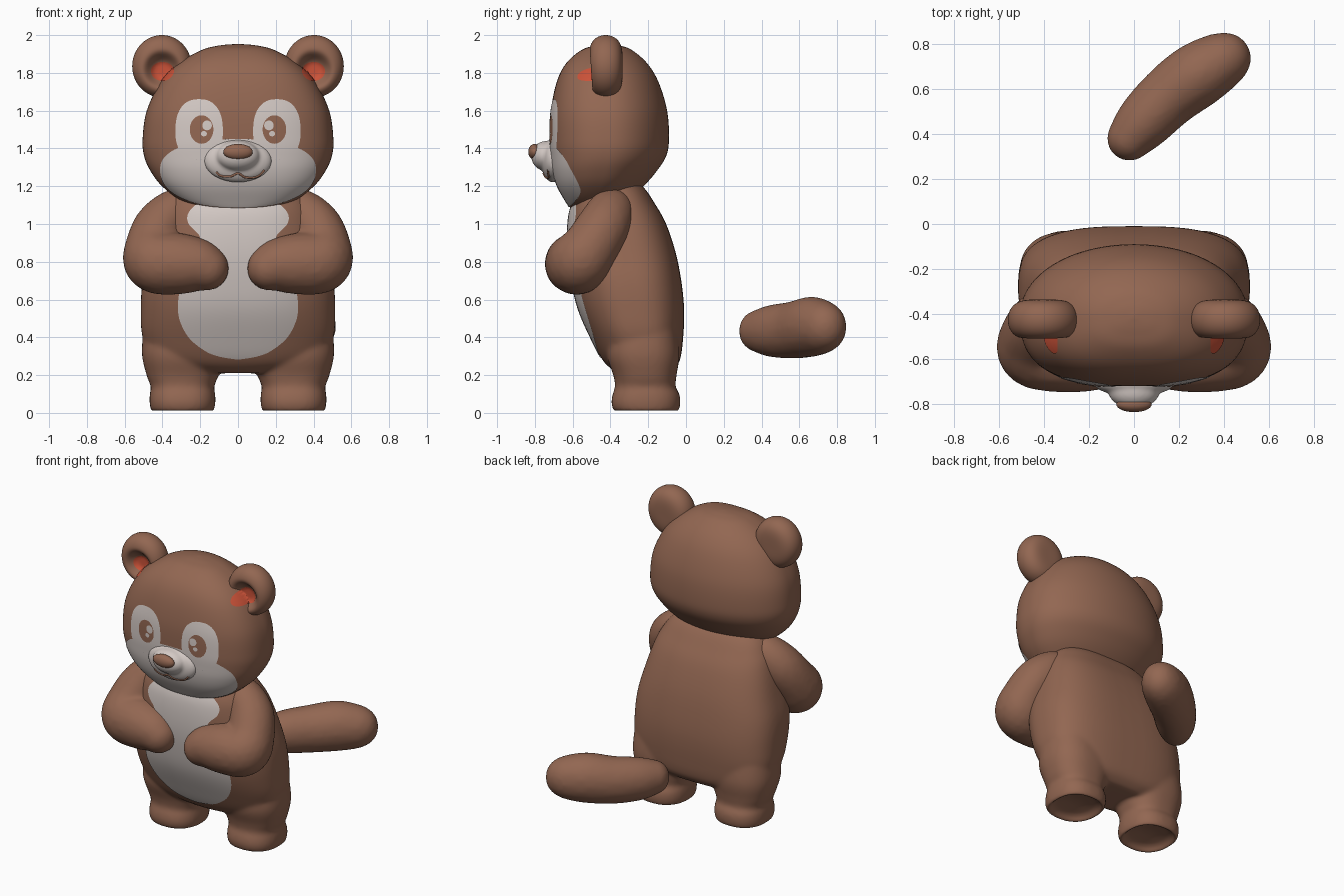
import bpy, bmesh, math
from mathutils import Vector, Matrix

cube = bpy.data.objects.get("Cube")
if cube:
    bpy.data.objects.remove(cube, do_unlink=True)


def material(name, rgb):
    m = bpy.data.materials.new(name)
    m.use_nodes = True
    m.diffuse_color = (*rgb, 1)
    m.node_tree.nodes["Principled BSDF"].inputs["Base Color"].default_value = (*rgb, 1)
    return m


BROWN = material("brown_fur", (0.29, 0.135, 0.084))
CREAM = material("pale_fur", (0.66, 0.59, 0.56))
RED = material("ear_red", (0.60, 0.085, 0.04))


def spline(rows, steps):
    """Catmull-Rom interpolation of rows of numbers."""
    rows = [Vector(r) for r in rows]
    out = []
    for i in range(len(rows) - 1):
        a, b, c, d = (rows[min(max(i + k, 0), len(rows) - 1)] for k in (-1, 0, 1, 2))
        for s in range(steps):
            t = s / steps
            out.append(0.5 * (2 * b + (c - a) * t + (2 * a - 5 * b + 4 * c - d) * t ** 2
                              + (3 * b - a - 3 * c + d) * t ** 3))
    return out + [rows[-1]]


def loft(bm, rows, cx=0, front=2.4, back=2.4, sides=64, steps=6):
    """Skin of rounded sections; each row is (z, half width, front y, back y)."""
    rings = []
    for z, w, f, b in spline(rows, steps):
        ring = []
        for i in range(sides):
            a = 2 * math.pi * i / sides
            c, s = math.cos(a), math.sin(a)
            power = front if s < 0 else back
            px = math.copysign(abs(c) ** (2 / power), c)
            py = math.copysign(abs(s) ** (2 / power), s)
            ring.append(bm.verts.new((cx + w * px, (f + b) / 2 + (b - f) / 2 * py, z)))
        rings.append(ring)
    for lo, hi in zip(rings, rings[1:]):
        for i in range(sides):
            j = (i + 1) % sides
            bm.faces.new((lo[i], lo[j], hi[j], hi[i]))
    bm.faces.new(rings[0][::-1])
    bm.faces.new(rings[-1])


def chain(bm, rows, steps=8):
    """Fat limb made of overlapping balls; each row is (x, y, z, radius)."""
    for x, y, z, r in spline(rows, steps):
        bmesh.ops.create_icosphere(bm, subdivisions=3, radius=r,
                                   matrix=Matrix.Translation((x, y, z)))


def ball(bm, centre, size, segments=48):
    bmesh.ops.create_uvsphere(bm, u_segments=segments, v_segments=segments // 2, radius=1,
                              matrix=Matrix.Translation(centre) @ Matrix.Diagonal((*size, 1)))


def finish(name, bm, mat, voxel=0, smooth=0):
    """Turn a bmesh into a smooth object, fusing its pieces if a voxel size is given."""
    mesh = bpy.data.meshes.new(name)
    bm.to_mesh(mesh)
    bm.free()
    ob = bpy.data.objects.new(name, mesh)
    bpy.context.collection.objects.link(ob)
    if voxel:
        mod = ob.modifiers.new("fuse", "REMESH")
        mod.mode, mod.voxel_size = "VOXEL", voxel
        mod = ob.modifiers.new("soften", "SMOOTH")
        mod.iterations = smooth
        dg = bpy.context.evaluated_depsgraph_get()
        ob.data = bpy.data.meshes.new_from_object(ob.evaluated_get(dg))
        ob.modifiers.clear()
        bpy.data.meshes.remove(mesh)
        ob.data.name = name
    ob.data.materials.clear()
    ob.data.materials.append(mat)
    ob.data.shade_smooth()
    bpy.context.view_layer.update()
    return ob


def on_surface(targets, x, z, lift):
    """Frontmost point of the targets at x, z, lifted off along the normal."""
    hits = [o.ray_cast(Vector((x, -2, z)), Vector((0, 1, 0))) for o in targets]
    hit = min((h for h in hits if h[0]), key=lambda h: h[1].y)
    return hit[1] + hit[2] * lift


def plate(name, targets, rows, cx, mat, lift, columns=32):
    """Thin painted patch laid on a surface; each row is (z, half width)."""
    bm = bmesh.new()
    grid = [[bm.verts.new(on_surface(targets, cx + w * (2 * i / columns - 1), z, lift))
             for i in range(columns + 1)] for z, w in rows]
    for lo, hi in zip(grid, grid[1:]):
        for i in range(columns):
            bm.faces.new((lo[i], lo[i + 1], hi[i + 1], hi[i]))
    return finish(name, bm, mat)


def oval(cz, rx, up, down, power=2.0, count=36):
    """Rows of a rounded patch with its own upper and lower height."""
    rows = []
    for k in range(count + 1):
        t = -math.cos(math.pi * k / count)
        rows.append((cz + t * (up if t > 0 else down),
                     max(rx * (1 - abs(t) ** power) ** (1 / power), .001)))
    return rows


SIDES = ((-1, "right"), (1, "left"))

# Torso and legs
bm = bmesh.new()
loft(bm, [(.21, .22, -.36, -.09), (.27, .44, -.435, -.035), (.4, .505, -.505, -.015),
          (.55, .515, -.57, -.01), (.7, .505, -.605, -.025), (.85, .47, -.625, -.055),
          (1.0, .43, -.625, -.105), (1.1, .39, -.605, -.16), (1.2, .31, -.55, -.23),
          (1.25, .15, -.48, -.32)], front=2.4, back=2.9)
for side, label in SIDES:
    loft(bm, [(.06, .05, -.24, -.18), (.04, .13, -.34, -.08), (.005, .16, -.375, -.045),
              (.05, .174, -.395, -.03), (.1, .173, -.388, -.035), (.14, .168, -.375, -.055),
              (.2, .19, -.385, -.05), (.32, .215, -.42, -.035), (.5, .2, -.4, -.06)],
         cx=side * .294)
torso = finish("torso_and_legs", bm, BROWN, voxel=.011, smooth=14)

# Pale belly
belly = [(.285, .01), (.3, .1), (.33, .175), (.4, .26), (.5, .31), (.6, .315), (.7, .29),
         (.85, .22), (.93, .2), (1.0, .26), (1.06, .26), (1.12, .2)]
plate("belly_patch", [torso], spline(belly, 5), 0, CREAM, .004)

# Bent arms resting on the belly
for side, label in SIDES:
    bm = bmesh.new()
    path = [(.25, -.38, 1.08, .1), (.33, -.4, 1.06, .125), (.41, -.44, .98, .142),
            (.45, -.51, .87, .15), (.435, -.565, .80, .165), (.32, -.585, .79, .163),
            (.22, -.605, .785, .14), (.165, -.62, .765, .117)]
    chain(bm, [(side * x, y, z, r) for x, y, z, r in path])
    finish(label + "_arm", bm, BROWN, voxel=.012, smooth=8)

# Head
bm = bmesh.new()
loft(bm, [(1.055, .03, -.58, -.52), (1.075, .16, -.605, -.42), (1.12, .295, -.635, -.32),
          (1.2, .402, -.68, -.225), (1.28, .463, -.705, -.155), (1.36, .497, -.715, -.105),
          (1.45, .505, -.72, -.09), (1.6, .483, -.715, -.1), (1.75, .41, -.685, -.145),
          (1.85, .315, -.635, -.205), (1.92, .195, -.555, -.285), (1.945, .1, -.48, -.35),
          (1.953, .01, -.42, -.4)], front=2.7, back=2.05, sides=128)
head = finish("head", bm, BROWN)

# Pale mask and eyes
plate("cheek_mask", [head], oval(1.29, .41, .16, .2, 2.3), 0, CREAM, .004, 64)
for side, label in SIDES:
    plate(label + "_eye_patch", [head], oval(1.49, .125, .17, .15, 2.4), side * .205, CREAM, .004)
    plate(label + "_eye", [head], oval(1.5, .062, .075, .075), side * .192, BROWN, .006)
    plate(label + "_eye_shine", [head], oval(1.522, .025, .026, .026), side * .163, CREAM, .008)
    plate(label + "_eye_glint", [head], oval(1.478, .016, .014, .014), side * .18, CREAM, .008)

# Muzzle and nose
bm = bmesh.new()
ball(bm, (0, -.705, 1.335), (.18, .06, .115))
ball(bm, (0, -.74, 1.36), (.115, .08, .08))
muzzle = finish("muzzle", bm, CREAM, voxel=.008, smooth=14)
bm = bmesh.new()
ball(bm, (0, -.801, 1.382), (.078, .034, .042))
finish("nose", bm, BROWN)

# Mouth line laid on the muzzle
curve = bpy.data.curves.new("mouth", "CURVE")
curve.dimensions, curve.bevel_depth, curve.bevel_resolution = "3D", .006, 2
line = spline([(-.115, 1.275), (-.09, 1.255), (-.04, 1.252), (0, 1.268), (.04, 1.247),
               (.1, 1.25), (.14, 1.285)], 6)
strand = curve.splines.new("POLY")
strand.points.add(len(line) - 1)
for p, (x, z) in zip(strand.points, line):
    p.co = (*on_surface([head, muzzle], x, z, 0), 1)
curve.materials.append(BROWN)
bpy.context.collection.objects.link(bpy.data.objects.new("mouth", curve))

# Thick cupped ears with a red centre
for side, label in SIDES:
    bm = bmesh.new()
    cx, cz, rx, rz = side * .403, 1.835, .157, .165
    ball(bm, (cx, -.425, cz), (rx, .09, rz), 96)
    for v in bm.verts:
        rim = ((v.co.x - cx) / rx) ** 2 + ((v.co.z - cz) / rz) ** 2
        fullness = .09 * math.sqrt(max(1 - rim * rim, 0))
        hollow = math.hypot(v.co.x - side * .4, v.co.z - 1.815)
        if v.co.y < -.425:
            v.co.y = -.425 - fullness + .07 * math.exp(-(hollow / .08) ** 4)
        else:
            v.co.y = -.425 + fullness
    ear = finish(label + "_ear", bm, BROWN)
    plate(label + "_ear_centre", [ear, head], oval(1.81, .064, .05, .055), side * .4, RED, .004)

# Tail, set apart behind the body
bm = bmesh.new()
chain(bm, [(-.02, .38, .435, .1), (.05, .46, .435, .126), (.16, .57, .44, .138),
           (.28, .66, .455, .145), (.37, .715, .455, .13), (.405, .735, .455, .115)])
for v in bm.verts:
    v.co.z = .45 + (v.co.z - .45) * 1.1
finish("tail", bm, BROWN, voxel=.012, smooth=8)
